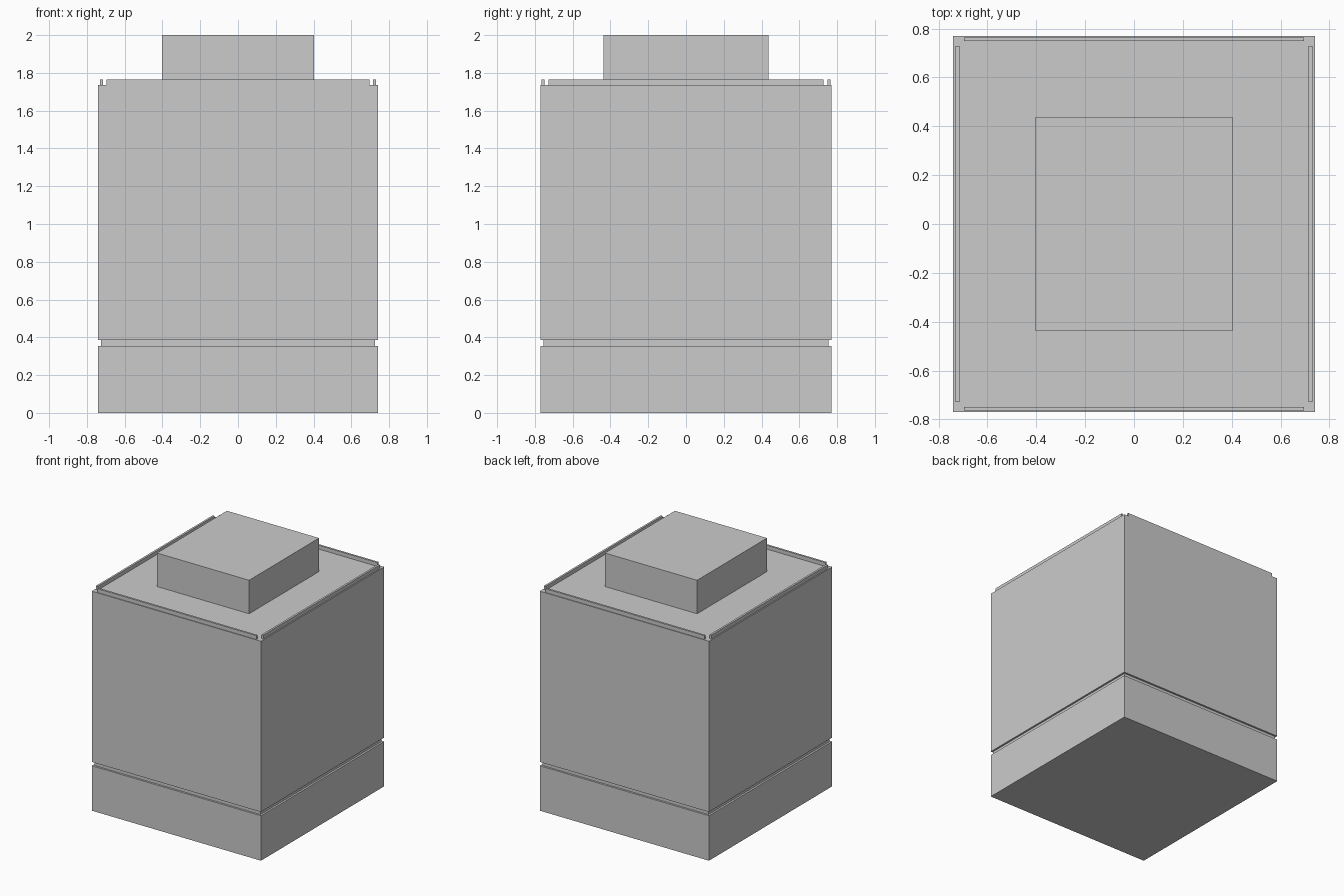
import bpy

if "Cube" in bpy.data.objects:
    bpy.data.objects.remove(bpy.data.objects["Cube"])


def box(name, x, y, z):
    """Add a box spanning the given (min, max) ranges."""
    bpy.ops.mesh.primitive_cube_add(size=1, location=[sum(r) / 2 for r in (x, y, z)])
    ob = bpy.context.object
    ob.name = name
    ob.scale = [r[1] - r[0] for r in (x, y, z)]
    bpy.ops.object.transform_apply(location=False, rotation=False, scale=True)
    return ob


def centred(name, hx, hy, z0, z1):
    return box(name, (-hx, hx), (-hy, hy), (z0, z1))


W, D = 0.74, 0.77      # half width and half depth
TOP = 1.735            # top of the main body

# Base, recessed seam and main body
centred("base", W, D, 0, 0.355)
centred("seam", W - 0.015, D - 0.015, 0.355, 0.385)
centred("body", W, D, 0.385, TOP)

# Raised block on top
centred("top_block", 0.403, 0.437, TOP, 2.0)

# Thin rim strips just inside the four top edges, open at the corners
RIM = (TOP, 1.765)
for side, s in (("left", -1), ("right", 1)):
    box("rim_" + side, sorted((s * 0.715, s * 0.731)), (-0.728, 0.728), RIM)
for side, s in (("front", -1), ("back", 1)):
    box("rim_" + side, (-0.695, 0.695), sorted((s * 0.748, s * 0.764)), RIM)
